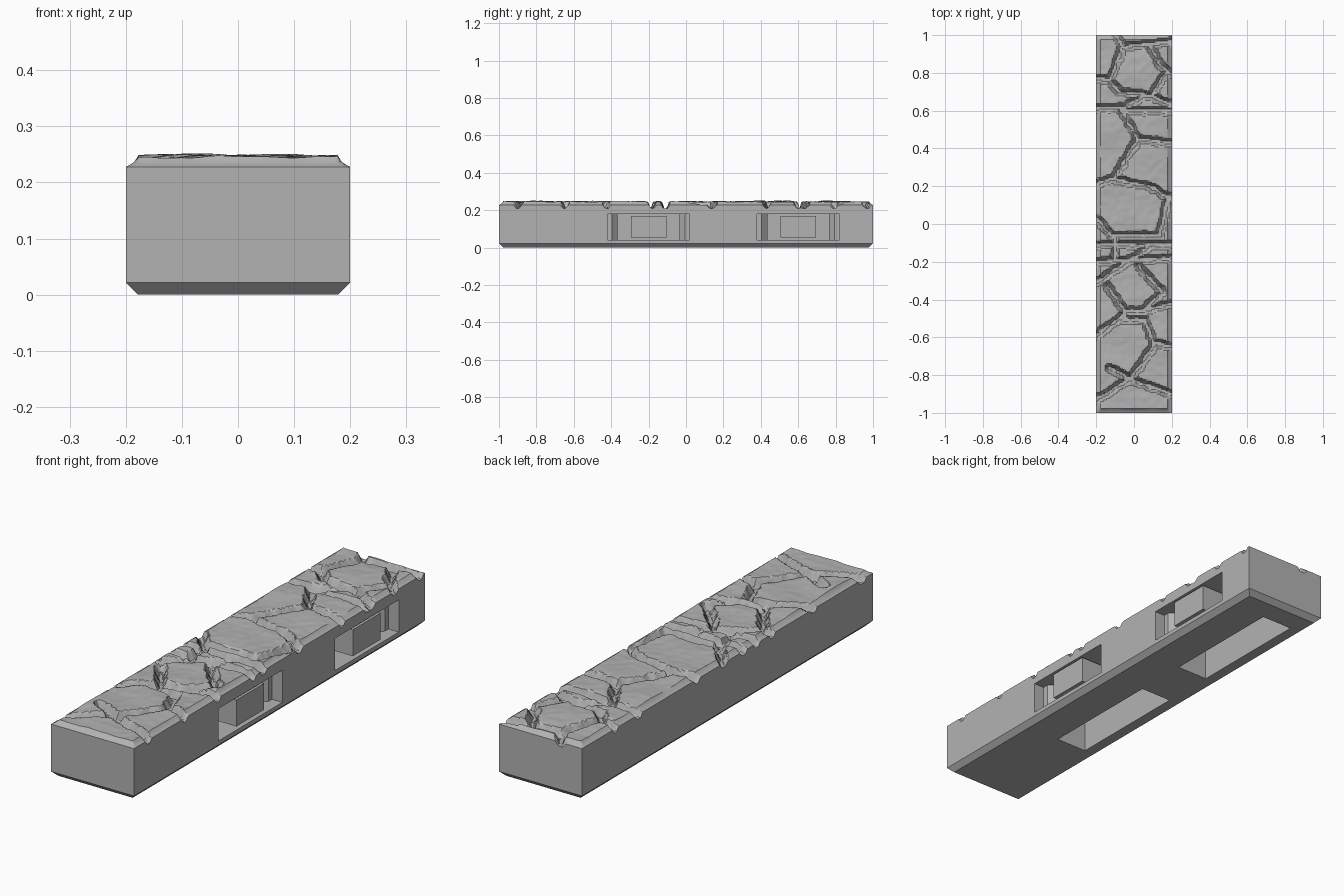
import bpy
import bmesh
from mathutils import Vector, noise

old = bpy.data.objects.get("Cube")
if old:
    bpy.data.objects.remove(old, do_unlink=True)

stone = bpy.data.materials.new("stone_grey")
stone.use_nodes = True
stone.diffuse_color = (0.45, 0.45, 0.45, 1)
stone.node_tree.nodes["Principled BSDF"].inputs["Base Color"].default_value = stone.diffuse_color

HALF_W, HALF_L, SEAM = 0.2, 1.0, 0.2


def add_object(name, bm):
    bmesh.ops.recalc_face_normals(bm, faces=bm.faces)
    mesh = bpy.data.meshes.new(name)
    bm.to_mesh(mesh)
    bm.free()
    obj = bpy.data.objects.new(name, mesh)
    bpy.context.collection.objects.link(obj)
    mesh.materials.append(stone)
    return obj


def box_mesh(x0, x1, y0, y1, z0, z1):
    bm = bmesh.new()
    bmesh.ops.create_cube(bm, size=1)
    for v in bm.verts:
        v.co = (x1 if v.co.x > 0 else x0, y1 if v.co.y > 0 else y0, z1 if v.co.z > 0 else z0)
    return bm


def prism_mesh(outline, z0, z1):
    bm = bmesh.new()
    face = bm.faces.new([bm.verts.new((x, y, z0)) for x, y in outline])
    grown = bmesh.ops.extrude_face_region(bm, geom=[face])["geom"]
    for v in grown:
        if isinstance(v, bmesh.types.BMVert):
            v.co.z = z1
    return bm


def cut(target, name, bm):
    cutter = add_object(name, bm)
    cutter.hide_render = True
    cutter.hide_viewport = True
    mod = target.modifiers.new(name, "BOOLEAN")
    mod.operation = "DIFFERENCE"
    mod.solver = "EXACT"
    mod.object = cutter


# Base block with a chamfered underside
bm = box_mesh(-HALF_W, HALF_W, -HALF_L, HALF_L, 0, SEAM)
low = [e for e in bm.edges if all(v.co.z < 0.01 for v in e.verts)]
bmesh.ops.bevel(bm, geom=low, offset=0.022, segments=1, affect="EDGES")
base = add_object("base_block", bm)

# Connector slots in the right-hand long side, and pits underneath
half_slot = [(0.21, 0.22), (0.15, 0.22), (0.15, 0.195), (0.12, 0.165), (0.07, 0.165)]
for label, cy in (("front", -0.2), ("back", 0.6)):
    outline = [(x, cy + y) for x, y in half_slot]
    outline += [(x, cy - y) for x, y in reversed(half_slot)]
    cut(base, label + "_slot_cutter", prism_mesh(outline, 0.04, 0.18))
    cut(base, label + "_pit_cutter", box_mesh(-0.13, 0.02, cy - 0.28, cy + 0.28, -0.05, 0.17))
    add_object(label + "_slot_block", box_mesh(0.065, 0.199, cy - 0.095, cy + 0.095, 0.055, 0.17))

# Groove lines between the stones
grooves = [
    [(-.1, 1), (-.06, .94), (.06, .95), (.2, .97)],
    [(.08, .95), (.14, .84), (.2, .79)],
    [(-.06, .94), (-.13, .76), (-.2, .77)],
    [(-.13, .76), (-.08, .7), (.08, .68), (.2, .63)],
    [(.17, .8), (.09, .68)],
    [(-.2, .61), (-.05, .62), (.04, .67)],
    [(-.07, .61), (.02, .45), (.2, .43)],
    [(-.05, .6), (.2, .6)],
    [(.02, .45), (-.11, .24)],
    [(-.2, .21), (-.12, .24), (.08, .2), (.2, .13)],
    [(-.2, .03), (-.12, -.06), (.14, -.06), (.18, .14)],
    [(-.2, -.11), (.2, -.11)],
    [(-.1, -.06), (-.1, -.19)],
    [(-.2, -.2), (.2, -.18)],
    [(.08, -.12), (-.2, -.31)],
    [(.02, -.22), (.15, -.36), (.05, -.46), (-.05, -.46), (-.14, -.33)],
    [(-.05, -.48), (-.2, -.59)],
    [(.05, -.46), (.2, -.42)],
    [(-.07, -.5), (.06, -.51), (.1, -.63), (.2, -.65)],
    [(.11, -.64), (-.02, -.82)],
    [(-.13, -.76), (0, -.83), (.2, -.9)],
    [(-.02, -.82), (-.2, -.93)],
]
segments = [(Vector(a), Vector(b)) for line in grooves for a, b in zip(line, line[1:])]


def groove_distance(p):
    best = 1.0
    for a, b in segments:
        d = b - a
        t = max(0, min(1, (p - a).dot(d) / d.length_squared))
        best = min(best, (p - a - d * t).length)
    return best


def stone_height(x, y):
    p = Vector((x, y))
    wobble = 0.008 * noise.noise(Vector((x * 28, y * 28, 1)))
    gap = groove_distance(p) + wobble
    top = 0.246 + 0.007 * noise.noise(Vector((x * 7, y * 7, 5)))
    top += 0.002 * noise.noise(Vector((x * 30, y * 30, 9)))
    # Sloped rim round the outside of the tile
    rim = min(HALF_W - abs(x), HALF_L - abs(y))
    limit = 0.228 + 0.5 * rim if rim < 0.015 else 0.236 + 2.5 * (rim - 0.015)
    top = min(top, limit, 0.253)
    blend = max(0, min(1, (gap - 0.01) / 0.013))
    return 0.21 + (top - 0.21) * blend


# Stone paving surface: a fine grid raised to the stone height
bm = bmesh.new()
bmesh.ops.create_grid(bm, x_segments=52, y_segments=260, size=1)
for v in bm.verts:
    x, y = v.co.x * HALF_W, v.co.y * HALF_L
    v.co = (x, y, stone_height(x, y))
rim_edges = [e for e in bm.edges if e.is_boundary]
skirt = bmesh.ops.extrude_edge_only(bm, edges=rim_edges)["geom"]
for v in skirt:
    if isinstance(v, bmesh.types.BMVert):
        v.co.z = SEAM
paving = add_object("stone_paving", bm)

bpy.ops.object.select_all(action="DESELECT")
paving.select_set(True)
bpy.context.view_layer.objects.active = paving
bpy.ops.object.shade_smooth_by_angle(angle=0.5)
